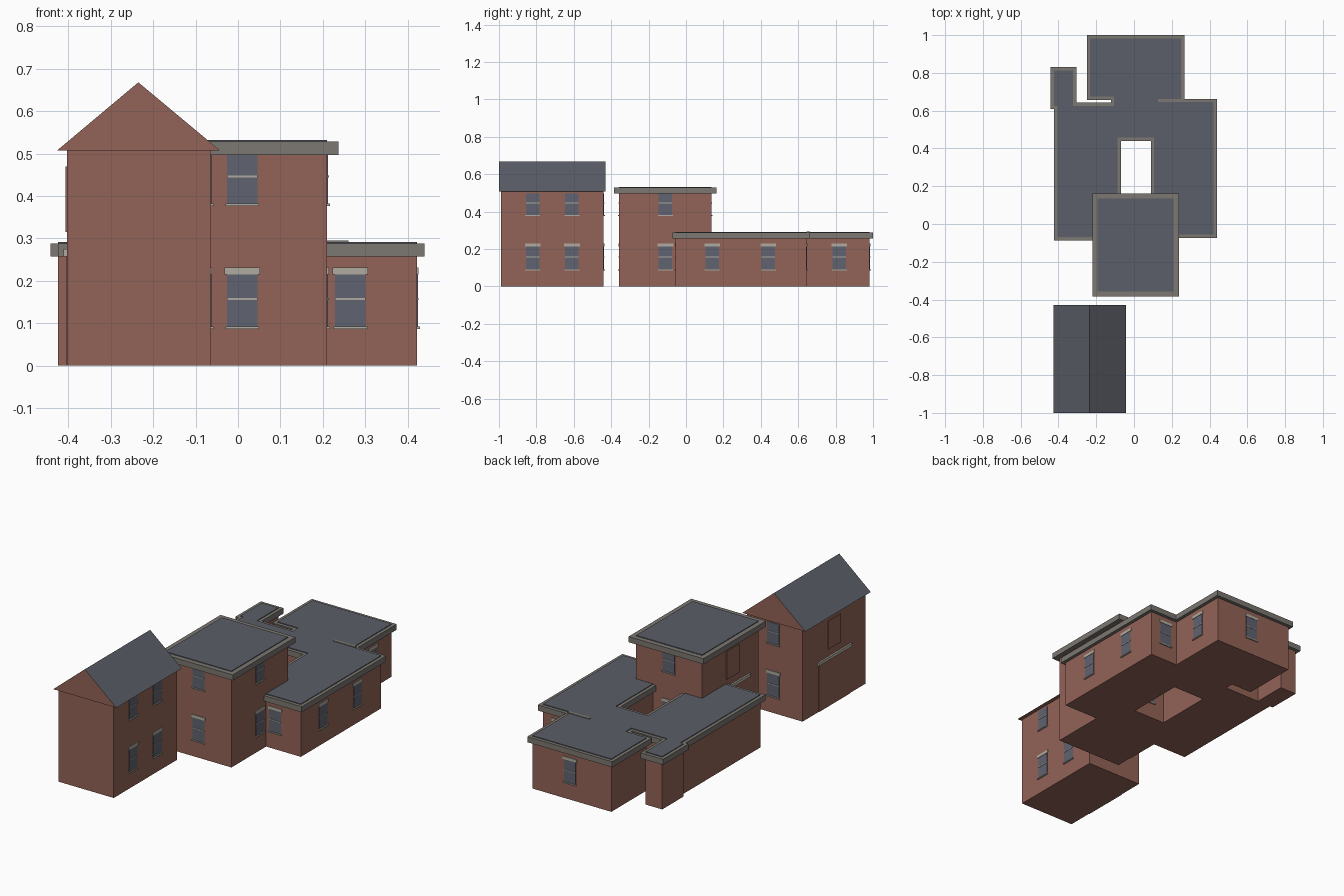
import bpy, bmesh
from mathutils import Vector

if "Cube" in bpy.data.objects:
    bpy.data.objects.remove(bpy.data.objects["Cube"])


def material(name, r, g, b):
    m = bpy.data.materials.new(name)
    m.use_nodes = True
    m.diffuse_color = (r, g, b, 1)
    m.node_tree.nodes["Principled BSDF"].inputs["Base Color"].default_value = (r, g, b, 1)
    return m


BRICK = material("red brick", 0.29, 0.125, 0.095)
SLATE = material("slate roof", 0.105, 0.112, 0.138)
TRIM = material("grey trim", 0.2, 0.185, 0.165)
STONE = material("pale stone", 0.44, 0.41, 0.35)
GLASS = material("window glass", 0.115, 0.125, 0.16)


def finish(name, bm, *mats):
    bmesh.ops.recalc_face_normals(bm, faces=bm.faces)
    mesh = bpy.data.meshes.new(name)
    bm.to_mesh(mesh)
    bm.free()
    for m in mats:
        mesh.materials.append(m)
    ob = bpy.data.objects.new(name, mesh)
    bpy.context.collection.objects.link(ob)
    return ob


def extrude(bm, points, z0, z1):
    face = bm.faces.new([bm.verts.new((x, y, z0)) for x, y in points])
    ext = bmesh.ops.extrude_face_region(bm, geom=[face], use_keep_orig=True)
    verts = [g for g in ext["geom"] if isinstance(g, bmesh.types.BMVert)]
    bmesh.ops.translate(bm, verts=verts, vec=(0, 0, z1 - z0))


def prism(name, points, z0, z1, mat):
    bm = bmesh.new()
    extrude(bm, points, z0, z1)
    return finish(name, bm, mat)


def rect(x0, x1, y0, y1):
    return [(x0, y0), (x1, y0), (x1, y1), (x0, y1)]


def trim_ring(name, points, d, z0, z1):
    """Mitred band outside a counter-clockwise, square-cornered outline."""
    pts = [Vector(p) for p in points]
    n = len(pts)
    normals = []
    for i in range(n):
        e = (pts[(i + 1) % n] - pts[i]).normalized()
        normals.append(Vector((e.y, -e.x)))
    outer = [pts[i] + d * (normals[i] + normals[i - 1]) for i in range(n)]
    bm = bmesh.new()
    for i in range(n):
        j = (i + 1) % n
        extrude(bm, [pts[i], outer[i], outer[j], pts[j]], z0, z1)
    return finish(name, bm, TRIM)


def wall_plate(name, side, wall, centre, width, z0, z1, depth, mat):
    """Thin box on a wall; side is the direction the wall faces."""
    sign = 1 if side[0] == "+" else -1
    a, b = sorted((wall - sign * 0.004, wall + sign * depth))
    c, d = centre - width / 2, centre + width / 2
    points = rect(a, b, c, d) if side[1] == "x" else rect(c, d, a, b)
    return prism(name, points, z0, z1, mat)


def window(name, side, wall, centre, upper=False):
    z0 = 0.382 if upper else 0.092
    z1 = 0.497 if upper else 0.215
    mid = 0.446 if upper else 0.157
    wall_plate(name + "_glass", side, wall, centre, 0.072, z0, z1, 0.002, GLASS)
    wall_plate(name + "_bar", side, wall, centre, 0.072, mid - 0.002, mid + 0.002, 0.004, STONE)
    wall_plate(name + "_sill", side, wall, centre, 0.08, z0 - 0.006, z0, 0.007, STONE)
    if not upper:
        wall_plate(name + "_lintel", side, wall, centre, 0.084, z1, z1 + 0.016, 0.004, STONE)


# Gabled house: walls and pitched roof with brick gable ends
prism("house_walls", rect(-0.403, -0.065, -0.99, -0.44), 0, 0.507, BRICK)
bm = bmesh.new()
ends = [[bm.verts.new((x, y, z)) for x, z in ((-0.427, 0.507), (-0.042, 0.507), (-0.235, 0.668))]
        for y in (-1.0, -0.43)]
for tri in ends:
    bm.faces.new(tri)
for i in range(3):
    j = (i + 1) % 3
    bm.faces.new((ends[0][i], ends[0][j], ends[1][j], ends[1][i]))
roof = finish("house_roof", bm, BRICK, SLATE)
for f in roof.data.polygons:
    f.material_index = 1 if f.normal.z > 0.1 else 0

for upper in (False, True):
    level = "upper" if upper else "lower"
    for k, y in enumerate((-0.82, -0.61)):
        window(f"house_side_window_{level}_{k}", "+x", -0.065, y, upper)
    window(f"house_back_window_{level}", "+y", -0.44, -0.225, upper)

# Tower block
TOWER = rect(-0.193, 0.21, -0.357, 0.135)
prism("tower_walls", TOWER, 0, 0.5, BRICK)
prism("tower_roof", TOWER, 0.5, 0.532, SLATE)
trim_ring("tower_trim", TOWER, 0.027, 0.497, 0.528)
for upper in (False, True):
    level = "upper" if upper else "lower"
    window(f"tower_front_window_{level}", "-y", -0.357, 0.01, upper)
    window(f"tower_side_window_{level}", "+x", 0.21, -0.11, upper)
    window(f"tower_back_window_{level}", "+y", 0.135, 0.01, upper)

# Bricked-up openings on the west faces of the house and tower
for part, wall, y in (("house", -0.403, -0.715), ("tower", -0.193, -0.13)):
    wall_plate(part + "_blocked_window", "-x", wall, y, 0.11, 0.315, 0.47, 0.004, BRICK)
    wall_plate(part + "_blocked_doorway", "-x", wall, y, 0.27, 0, 0.257, 0.003, BRICK)
    wall_plate(part + "_doorway_lintel", "-x", wall, y, 0.29, 0.257, 0.275, 0.009, STONE)

# Single-storey block wrapping the courtyard behind the tower
LOW = [(-0.405, -0.07), (-0.193, -0.07), (-0.193, 0.135), (-0.088, 0.135),
       (-0.088, 0.458), (0.107, 0.458), (0.107, 0.135), (0.21, 0.135),
       (0.21, -0.055), (0.422, -0.055), (0.422, 0.645), (0.25, 0.645),
       (0.25, 0.982), (-0.232, 0.982), (-0.232, 0.674), (-0.105, 0.674),
       (-0.105, 0.626), (-0.323, 0.626), (-0.323, 0.813), (-0.424, 0.813),
       (-0.424, 0.626), (-0.405, 0.626)]
prism("low_walls", LOW, 0, 0.262, BRICK)
prism("low_roof", LOW, 0.262, 0.292, SLATE)
trim_ring("low_trim", LOW, 0.018, 0.257, 0.288)
prism("roof_divider", rect(0.127, 0.26, 0.645, 0.662), 0.262, 0.295, TRIM)

window("east_wing_front_window", "-y", -0.055, 0.265)
window("west_wing_front_window", "-y", -0.07, -0.30)
window("east_wing_side_window_0", "+x", 0.422, 0.14)
window("east_wing_side_window_1", "+x", 0.422, 0.44)
window("east_wing_back_window", "+y", 0.645, 0.325)
window("rear_block_side_window", "+x", 0.25, 0.82)
window("rear_block_back_window", "+y", 0.982, 0.02)
